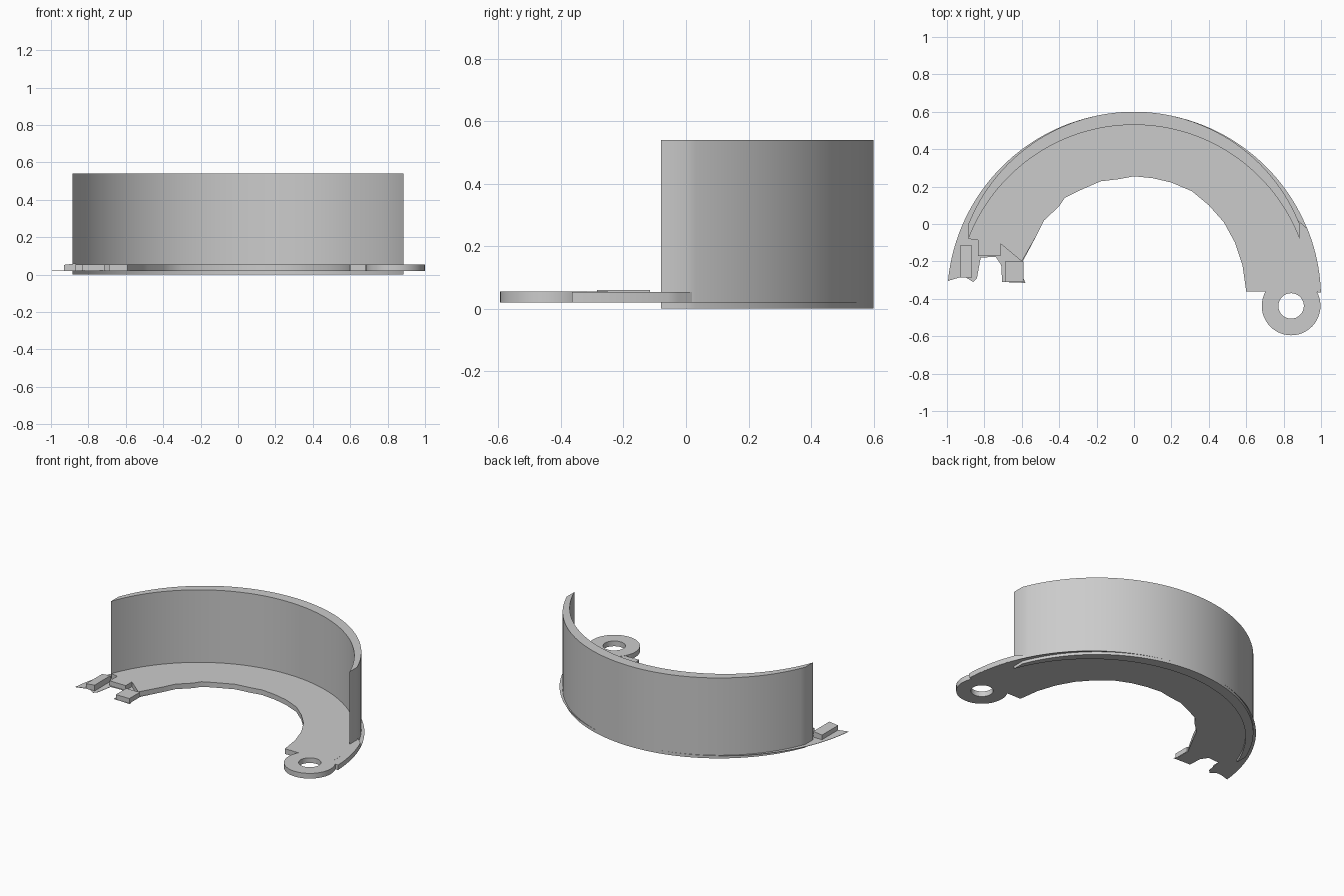
import bpy, bmesh
from math import cos, sin, radians, pi

if "Cube" in bpy.data.objects:
    bpy.data.objects.remove(bpy.data.objects["Cube"])


def arc(cx, cy, r, a0, a1, n):
    """Points along an arc, angles in degrees."""
    return [(cx + r * cos(radians(a0 + (a1 - a0) * i / n)),
             cy + r * sin(radians(a0 + (a1 - a0) * i / n))) for i in range(n + 1)]


def finish(name, bm):
    bmesh.ops.recalc_face_normals(bm, faces=bm.faces)
    me = bpy.data.meshes.new(name)
    bm.to_mesh(me)
    bm.free()
    ob = bpy.data.objects.new(name, me)
    bpy.context.collection.objects.link(ob)
    bpy.ops.object.select_all(action='DESELECT')
    ob.select_set(True)
    bpy.context.view_layer.objects.active = ob
    bpy.ops.object.shade_smooth_by_angle(angle=radians(30))
    return ob


def prism(name, pts, z0, z1):
    """Extrude a flat outline from z0 to z1."""
    bm = bmesh.new()
    face = bm.faces.new([bm.verts.new((x, y, z0)) for x, y in pts])
    ext = bmesh.ops.extrude_face_region(bm, geom=[face])
    top = [v for v in ext['geom'] if isinstance(v, bmesh.types.BMVert)]
    bmesh.ops.translate(bm, verts=top, vec=(0, 0, z1 - z0))
    # triangulate concave caps
    bmesh.ops.triangulate(bm, faces=[f for f in bm.faces if len(f.verts) > 4])
    return finish(name, bm)


def strip(name, outer, inner, z0, z1, closed=False):
    """Solid band between two matching outlines."""
    bm = bmesh.new()
    loops = [[bm.verts.new(p) for p in
              ((*o, z0), (*o, z1), (*i, z1), (*i, z0))] for o, i in zip(outer, inner)]
    pairs = list(zip(loops, loops[1:]))
    if closed:
        pairs.append((loops[-1], loops[0]))
    else:
        bm.faces.new(loops[0])
        bm.faces.new(loops[-1])
    for a, b in pairs:
        for k in range(4):
            m = (k + 1) % 4
            bm.faces.new((a[k], a[m], b[m], b[k]))
    return finish(name, bm)


def rect(x0, x1, y0, y1):
    return [(x0, y0), (x1, y0), (x1, y1), (x0, y1)]


Z0, Z1 = 0.02, 0.053

# Tall curved wall, ends cut flat at the sides
strip("curved_wall", arc(0, -0.353, 0.953, 21.7, 158.3, 64),
      arc(0, -0.417, 0.947, 20.8, 159.2, 64), 0, 0.54)

# Irregular inner edge of the base, left to right
inner = [(-0.595, -0.2), (-0.52, -0.06), (-0.48, 0.02), (-0.4, 0.095), (-0.37, 0.14),
         (-0.3, 0.175), (-0.18, 0.228), (-0.08, 0.24), (0, 0.255), (0.1, 0.245),
         (0.2, 0.222), (0.31, 0.175), (0.4, 0.1), (0.48, 0.01), (0.54, -0.1),
         (0.58, -0.22), (0.6, -0.36)]

# Thick base plate
outer = arc(0, -0.4, 1.0, 2, 22, 10) + arc(0, -0.353, 0.945, 24, 158, 60)
prism("base_plate", outer + [(-0.885, -0.08), (-0.72, -0.1), (-0.6, -0.2)] + inner[1:], Z0, Z1)

# Thin rim sheet that ends in the notched left tip
notch = [(-0.93, -0.285), (-0.90, -0.285), (-0.86, -0.31), (-0.84, -0.29), (-0.82, -0.18),
         (-0.74, -0.175), (-0.71, -0.22), (-0.705, -0.31), (-0.58, -0.315), (-0.595, -0.28)]
prism("rim_sheet", arc(0, -0.4, 0.999, 2, 174.5, 70) + notch + inner, Z0 - 0.001, Z0 + 0.001)

# Small blocks at the left end
prism("upper_block", rect(-0.835, -0.715, -0.17, -0.07), Z0, Z1)
prism("lower_block", rect(-0.69, -0.59, -0.31, -0.2), Z0, Z1)
wedge = prism("outer_block", rect(-0.93, -0.865, -0.285, -0.115), Z0, 0.06)
for v in wedge.data.vertices:
    if v.co.x < -0.9:
        v.co.z -= 0.008 if v.co.z > 0.04 else 0

# Right end tab with its eyelet
prism("eyelet_tab", rect(0.6, 0.94, -0.36, -0.25), Z0, Z1 + 0.001)
strip("eyelet_ring", arc(0.84, -0.438, 0.157, 0, 352.5, 47),
      arc(0.84, -0.438, 0.068, 0, 352.5, 47), Z0, Z1 + 0.002, closed=True)
